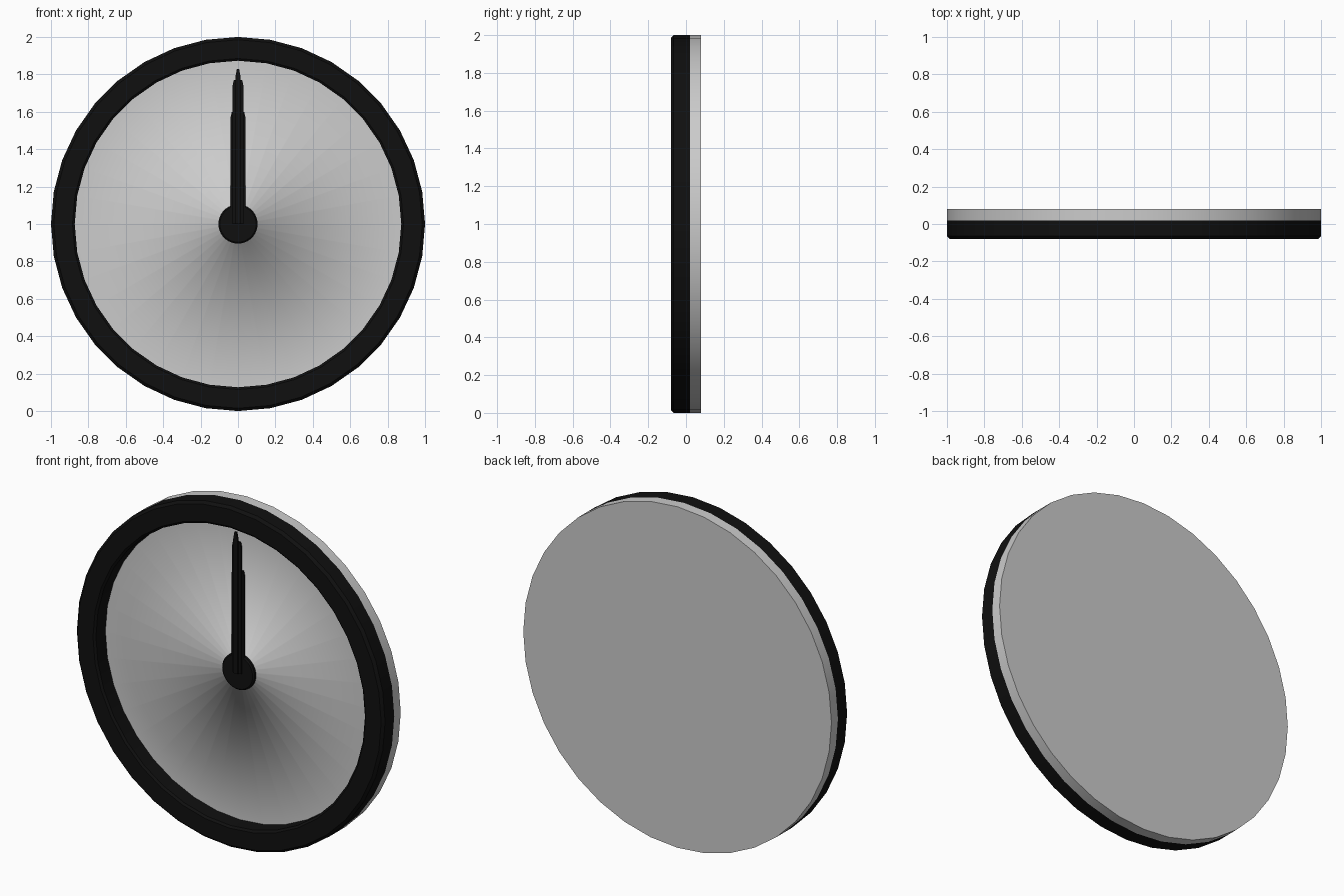
import bpy, bmesh, math

if "Cube" in bpy.data.objects:
    bpy.data.objects.remove(bpy.data.objects["Cube"])

CENTRE_Z = 1.0
black = bpy.data.materials.new("black")
black.diffuse_color = (0.005, 0.005, 0.005, 1)
black.use_nodes = True
black.node_tree.nodes["Principled BSDF"].inputs["Base Color"].default_value = black.diffuse_color


def finish(name, bm, mat=None, angle=35):
    bmesh.ops.remove_doubles(bm, verts=bm.verts, dist=1e-5)
    bmesh.ops.recalc_face_normals(bm, faces=bm.faces)
    me = bpy.data.meshes.new(name)
    bm.to_mesh(me)
    bm.free()
    ob = bpy.data.objects.new(name, me)
    bpy.context.collection.objects.link(ob)
    if mat:
        me.materials.append(mat)
    if angle is None:
        me.shade_smooth()
    elif angle > 0:
        bpy.ops.object.select_all(action='DESELECT')
        ob.select_set(True)
        bpy.context.view_layer.objects.active = ob
        bpy.ops.object.shade_smooth_by_angle(angle=math.radians(angle))
    return ob


def lathe(name, profile, sides=36, closed=False, caps=(False, False), mat=None, angle=35):
    """Spin (radius, y) points about the clock axis."""
    bm = bmesh.new()
    rings = []
    for r, y in profile:
        rings.append([bm.verts.new((r * math.sin(2 * math.pi * i / sides), y,
                                    CENTRE_Z + r * math.cos(2 * math.pi * i / sides)))
                      for i in range(sides)])
    pairs = list(zip(rings, rings[1:]))
    if closed:
        pairs.append((rings[-1], rings[0]))
    for a, b in pairs:
        for i in range(sides):
            j = (i + 1) % sides
            bm.faces.new((a[i], a[j], b[j], b[i]))
    for use, ring in zip(caps, (rings[0], rings[-1])):
        if use:
            bm.faces.new(ring)
    return finish(name, bm, mat, angle)


def hand(name, half, y_front, y_back):
    """Extrude a mirrored (x, z) outline into a flat clock hand."""
    outline = half + [(-x, z) for x, z in reversed(half)]
    bm = bmesh.new()
    face = bm.faces.new([bm.verts.new((x, y_front, z)) for x, z in outline])
    ext = bmesh.ops.extrude_face_region(bm, geom=[face], use_keep_orig=True)
    for v in ext["geom"]:
        if isinstance(v, bmesh.types.BMVert):
            v.co.y = y_back
    return finish(name, bm, black, 0)


# Grey backing case
lathe("back_case", [(0.873, 0.02), (1, 0.02), (1, 0.08)], caps=(False, True))

# Black rim with chamfered edges
lathe("rim", [(1, 0.02), (1, -0.065), (0.985, -0.08), (0.885, -0.08),
              (0.873, -0.07), (0.873, 0.02)], closed=True, mat=black)

# Dial with central spindle, fully smooth
lathe("dial", [(0.873, 0.018), (0.04, 0.018), (0.04, 0.004)],
      caps=(False, True), angle=None)

# Centre hub
lathe("hub", [(0.105, 0.018), (0.105, 0.004), (0.097, -0.003)],
      caps=(True, True), mat=black)

# Three stacked hands, all pointing to twelve
hand("hour_hand", [(0.04, 1.0), (0.04, 1.57), (0.033, 1.6)], -0.003, 0.008)
hand("minute_hand", [(0.029, 1.0), (0.029, 1.74), (0.022, 1.77)], -0.014, -0.003)
hand("second_hand", [(0.014, 1.0), (0.014, 1.785), (0.006, 1.83)], -0.025, -0.014)
